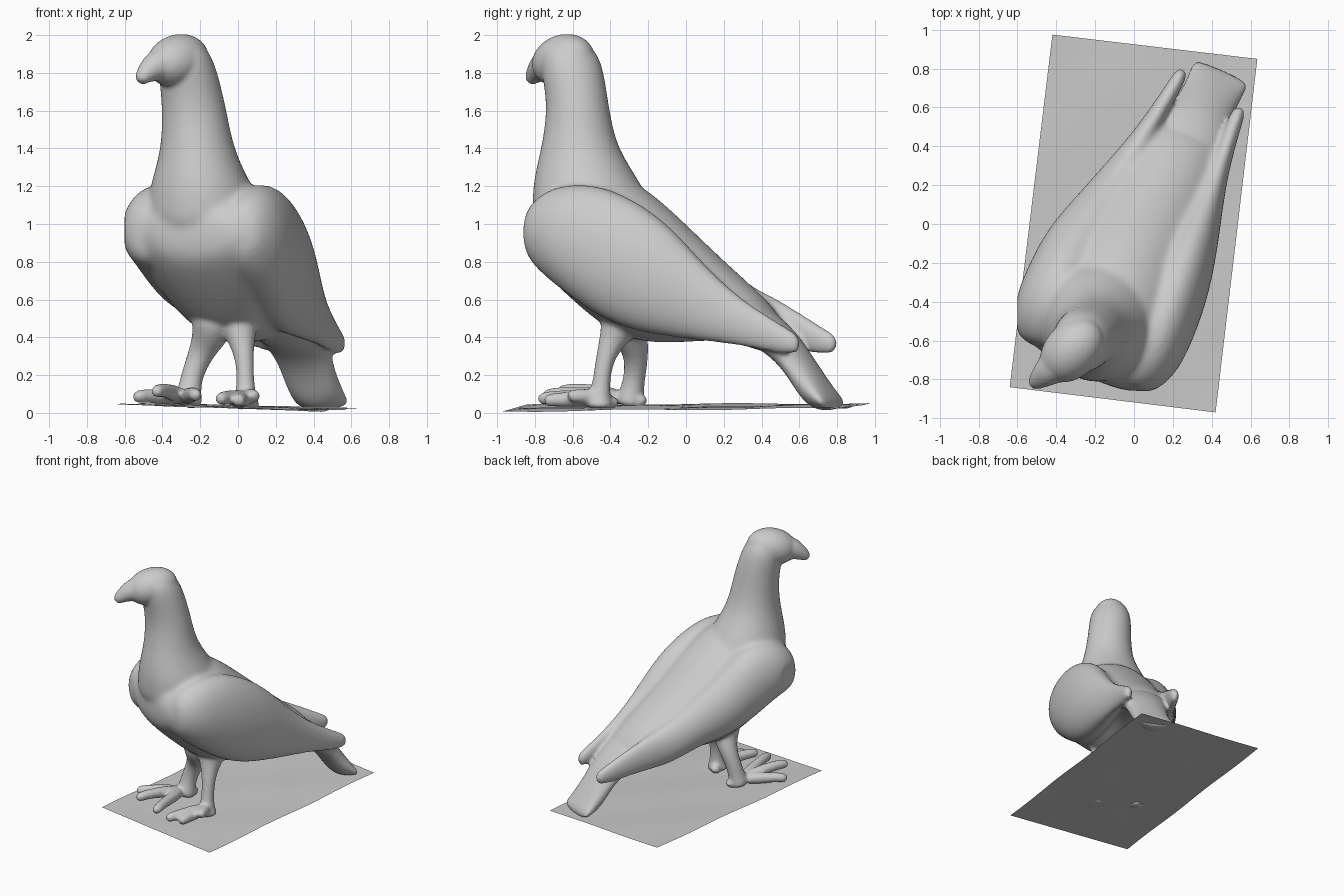
import bpy, bmesh, math
from mathutils import Vector, Matrix

cube = bpy.data.objects.get("Cube")
if cube:
    bpy.data.objects.remove(cube, do_unlink=True)

stone = bpy.data.materials.new("stone_grey")
stone.use_nodes = True
GREY = (0.6, 0.6, 0.6, 1)
stone.diffuse_color = GREY
stone.node_tree.nodes["Principled BSDF"].inputs["Base Color"].default_value = GREY

# Bird axes: TAIL runs backwards, SIDE runs to the bird's left
TAIL, SIDE, UP = Vector((0.4, 0.917, 0)), Vector((0.917, -0.4, 0)), Vector((0, 0, 1))
ORIGIN = Vector((0.07, 0, 0))


def at(u, v, z):
    return ORIGIN + TAIL * u + SIDE * v + UP * z


def finish(name, bm):
    bmesh.ops.recalc_face_normals(bm, faces=bm.faces)
    mesh = bpy.data.meshes.new(name)
    bm.to_mesh(mesh)
    bm.free()
    mesh.materials.append(stone)
    mesh.polygons.foreach_set("use_smooth", [True] * len(mesh.polygons))
    obj = bpy.data.objects.new(name, mesh)
    bpy.context.collection.objects.link(obj)
    return obj


def bake(obj):
    """Replace the mesh with its modified result."""
    graph = bpy.context.evaluated_depsgraph_get()
    mesh = bpy.data.meshes.new_from_object(obj.evaluated_get(graph))
    obj.modifiers.clear()
    obj.data = mesh


def loft(name, rings, sides=12):
    """Skin elliptical rings given as (centre, axis_a, axis_b)."""
    bm = bmesh.new()
    loops = []
    for c, a, b in rings:
        angles = [math.tau * i / sides for i in range(sides)]
        loops.append([bm.verts.new(c + a * math.cos(t) + b * math.sin(t)) for t in angles])
    for lo, hi in zip(loops, loops[1:]):
        for i in range(sides):
            j = (i + 1) % sides
            bm.faces.new((lo[i], lo[j], hi[j], hi[i]))
    bm.faces.new(loops[0])
    bm.faces.new(loops[-1])
    obj = finish(name, bm)
    obj.modifiers.new("round", "SUBSURF").levels = 2
    bake(obj)
    return obj


def tube(name, points):
    """Round tube through points given as (x, y, z, radius)."""
    pts = [Vector(p[:3]) for p in points]
    rings = []
    for i, p in enumerate(points):
        d = (pts[min(i + 1, len(pts) - 1)] - pts[max(i - 1, 0)]).normalized()
        a = d.cross(SIDE).normalized() * p[3]
        rings.append((pts[i], a, d.cross(a)))
    return loft(name, rings, 8)


def hull(name, rows):
    """Loft along the bird from (u, v, half width, bottom, top)."""
    return loft(name, [(at(u, v, (lo + hi) / 2), SIDE * w, UP * (hi - lo) / 2)
                       for u, v, w, lo, hi in rows])


def fuse(name, parts, voxel, smooth):
    """Merge overlapping parts into one soft skin."""
    bm = bmesh.new()
    for p in parts:
        bm.from_mesh(p.data)
        bpy.data.objects.remove(p, do_unlink=True)
    obj = finish(name, bm)
    rm = obj.modifiers.new("skin", "REMESH")
    rm.mode, rm.voxel_size, rm.use_smooth_shade = "VOXEL", voxel, True
    sm = obj.modifiers.new("soften", "SMOOTH")
    sm.factor, sm.iterations = 0.5, smooth
    bake(obj)
    return obj


# Torso
torso = hull("torso", [
    (-0.85, 0.02, 0.23, 0.84, 1.06), (-0.78, 0.01, 0.36, 0.74, 1.16), (-0.62, 0, 0.41, 0.58, 1.27),
    (-0.4, 0, 0.39, 0.39, 1.3), (-0.2, 0, 0.36, 0.35, 1.17), (0, 0, 0.31, 0.36, 0.99),
    (0.2, 0, 0.26, 0.38, 0.81), (0.4, 0.01, 0.21, 0.34, 0.65), (0.55, 0.02, 0.17, 0.28, 0.5)])

# Tail, reaching down to the ground
tail = hull("tail", [
    (0.35, 0.01, 0.21, 0.37, 0.62), (0.5, 0.02, 0.2, 0.31, 0.54), (0.62, 0.03, 0.17, 0.2, 0.44),
    (0.7, 0.03, 0.155, 0.06, 0.34), (0.77, 0.035, 0.155, 0.01, 0.24), (0.84, 0.035, 0.16, 0.01, 0.13),
    (0.88, 0.035, 0.16, 0.02, 0.07)])

# Neck
X, Y = Vector((1, 0, 0)), Vector((0, 1, 0))
neck = loft("neck", [(Vector((x, y, z)), X * rx, Y * ry) for x, y, z, rx, ry in [
    (-0.18, -0.48, 0.9, 0.32, 0.34), (-0.18, -0.5, 1.1, 0.32, 0.33), (-0.2, -0.53, 1.24, 0.265, 0.29),
    (-0.215, -0.565, 1.4, 0.2, 0.21), (-0.23, -0.57, 1.6, 0.178, 0.172), (-0.255, -0.59, 1.75, 0.168, 0.172),
    (-0.28, -0.615, 1.88, 0.155, 0.17), (-0.29, -0.635, 1.97, 0.1, 0.12)]])

# Folded wings: the right one sits lower on the back and reaches further
WING = [(-0.81, 0.26, 0.07, 0.86, 1.05), (-0.76, 0.26, 0.14, 0.77, 1.14), (-0.62, 0.28, 0.18, 0.66, 1.22),
        (-0.4, 0.27, 0.19, 0.5, 1.23), (-0.2, 0.26, 0.18, 0.42, 1.15), (0, 0.25, 0.145, 0.39, 1.02),
        (0.2, 0.24, 0.095, 0.37, 0.8), (0.4, 0.225, 0.055, 0.35, 0.62), (0.6, 0.205, 0.045, 0.31, 0.5),
        (0.7, 0.2, 0.04, 0.3, 0.44), (0.75, 0.2, 0.03, 0.32, 0.41)]
left_wing = hull("left_wing", WING)
rows = []
for u, v, w, lo, hi in WING:
    k = max(0, u) / 0.75
    drop = 0.13 * max(0, 1 - (u / 0.4) ** 2)
    raised = 0.09 if -0.7 < u < 0.1 else 0
    rows.append((u + 0.06 * k, 0.05 * k - v - (0.025 if u < 0 else 0), w, lo + raised, hi - drop))
right_wing = hull("right_wing", rows)

trunk = fuse("trunk", [torso, neck, left_wing, right_wing], 0.016, 10)
# Flat trim on the outer right shoulder
for vert in trunk.data.vertices:
    vert.co.x = max(vert.co.x, -0.6)

# Head
bm = bmesh.new()
turn = Matrix.Translation((-0.32, -0.65, 1.865)) @ Matrix.Rotation(math.radians(46), 4, "Z") \
    @ Matrix.Rotation(math.radians(-14), 4, "Y") @ Matrix.Diagonal((0.19, 0.14, 0.137, 1))
bmesh.ops.create_uvsphere(bm, u_segments=32, v_segments=20, radius=1, matrix=turn)
head = finish("head", bm)
beak = tube("beak", [(-0.36, -0.69, 1.86, 0.11), (-0.43, -0.75, 1.84, 0.095), (-0.48, -0.79, 1.805, 0.065),
                     (-0.508, -0.815, 1.775, 0.046), (-0.522, -0.83, 1.75, 0.03)])

# Legs and toes
limbs = [
    tube("left_leg", [(0.0, -0.32, 0.55, 0.16), (0.01, -0.37, 0.42, 0.09), (0.035, -0.43, 0.3, 0.052),
                      (0.04, -0.45, 0.15, 0.05), (0.04, -0.46, 0.06, 0.07), (0.04, -0.46, 0.02, 0.1)]),
    tube("right_leg", [(-0.12, -0.32, 0.55, 0.16), (-0.14, -0.31, 0.42, 0.11), (-0.19, -0.26, 0.33, 0.075),
                       (-0.245, -0.27, 0.2, 0.062), (-0.26, -0.29, 0.1, 0.07), (-0.27, -0.3, 0.03, 0.1)])]
# Toe tips (x, y, z) around each ankle
feet = {(0.04, -0.46): [(-0.1, -0.78, 0.08), (0.0, -0.75, 0.07), (0.09, -0.62, 0.09), (0.0, -0.37, 0.05)],
        (-0.28, -0.32): [(-0.55, -0.52, 0.09), (-0.44, -0.68, 0.12), (-0.22, -0.76, 0.1), (-0.22, -0.22, 0.06)]}
for (x, y), tips in feet.items():
    for tx, ty, tz in tips:
        mx, my = x + (tx - x) * 0.6, y + (ty - y) * 0.6
        limbs.append(tube("toe", [(x, y, 0.08, 0.055), (mx, my, tz, 0.042),
                                  (x + (tx - x) * 0.9, y + (ty - y) * 0.9, tz, 0.04),
                                  (tx, ty, tz - 0.015, 0.03)]))

fuse("body", [trunk, tail, head, beak] + limbs, 0.013, 4)

# Ground sheet, slightly warped
bm = bmesh.new()
bmesh.ops.create_grid(bm, x_segments=24, y_segments=40, size=1)
c00, c10, c11, c01 = [Vector(c) for c in ((-0.64, -0.84, 0.045), (0.42, -0.97, 0.008),
                                          (0.635, 0.85, 0.025), (-0.42, 0.975, 0.05))]
for vert in bm.verts:
    s, t = (vert.co.x + 1) / 2, (vert.co.y + 1) / 2
    ripple = 0.004 * math.sin(9 * s + 2) * math.sin(13 * t)
    vert.co = c00.lerp(c10, s).lerp(c01.lerp(c11, s), t) + UP * ripple
    vert.co.z = max(vert.co.z, 0)
finish("ground_sheet", bm)
